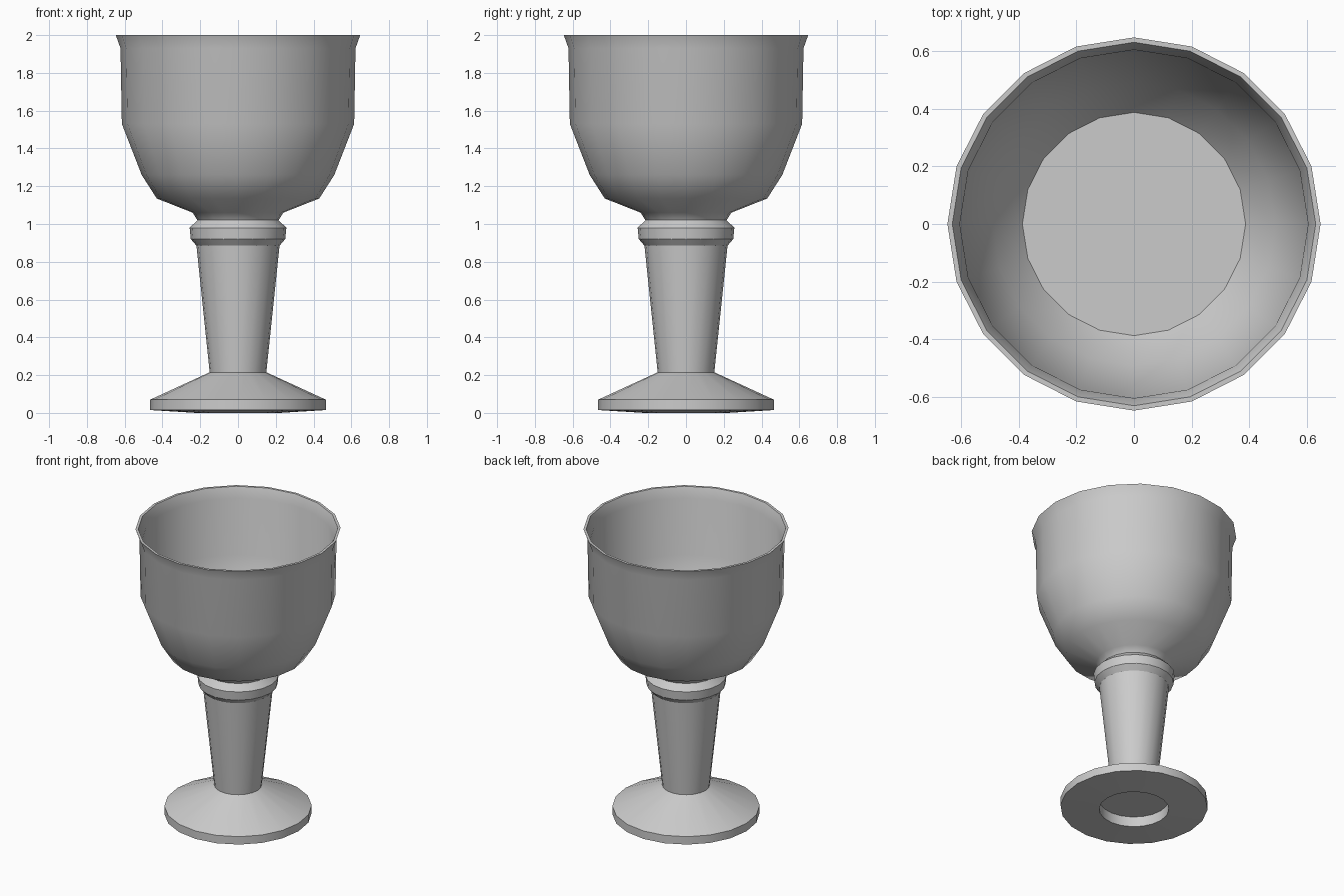
import bpy, bmesh, math

if "Cube" in bpy.data.objects:
    bpy.data.objects.remove(bpy.data.objects["Cube"])

SIDES = 20


def lathe(name, profile, angle=35):
    """Revolve (radius, z) points around z; radius 0 closes to a flat cap."""
    bm = bmesh.new()
    rings = []
    for r, z in profile:
        if r == 0:
            continue
        rings.append([bm.verts.new((r * math.cos(2 * math.pi * i / SIDES),
                                    r * math.sin(2 * math.pi * i / SIDES), z))
                      for i in range(SIDES)])
    for a, b in zip(rings, rings[1:]):
        for i in range(SIDES):
            j = (i + 1) % SIDES
            bm.faces.new((a[i], a[j], b[j], b[i]))
    if profile[0][0] == 0:
        bm.faces.new(list(reversed(rings[0])))
    if profile[-1][0] == 0:
        bm.faces.new(rings[-1])
    mesh = bpy.data.meshes.new(name)
    bm.to_mesh(mesh)
    bm.free()
    obj = bpy.data.objects.new(name, mesh)
    bpy.context.collection.objects.link(obj)
    bpy.ops.object.select_all(action='DESELECT')
    obj.select_set(True)
    bpy.context.view_layer.objects.active = obj
    bpy.ops.object.shade_smooth_by_angle(angle=math.radians(angle))
    return obj


# Foot: recessed underside, thin edge, sloping top
lathe("foot", [(0, 0.07), (0.22, 0.07), (0.22, 0.0), (0.465, 0.015),
               (0.465, 0.07), (0.15, 0.215)], 30)

# Stem: widens upward
lathe("stem", [(0.15, 0.215), (0.22, 0.885)])

# Collar: chamfered ring between stem and bowl
lathe("collar", [(0.22, 0.885), (0.25, 0.92), (0.256, 0.98), (0.215, 1.02)], 30)

# Bowl: outer wall up to the flared lip, then down the inside to a flat floor
lathe("bowl", [(0.215, 1.02), (0.24, 1.06), (0.43, 1.135), (0.51, 1.26),
               (0.615, 1.53), (0.622, 1.93), (0.647, 2.0),
               (0.63, 2.0), (0.604, 1.93), (0.597, 1.54), (0.49, 1.27),
               (0.387, 1.15), (0, 1.15)], 48)
